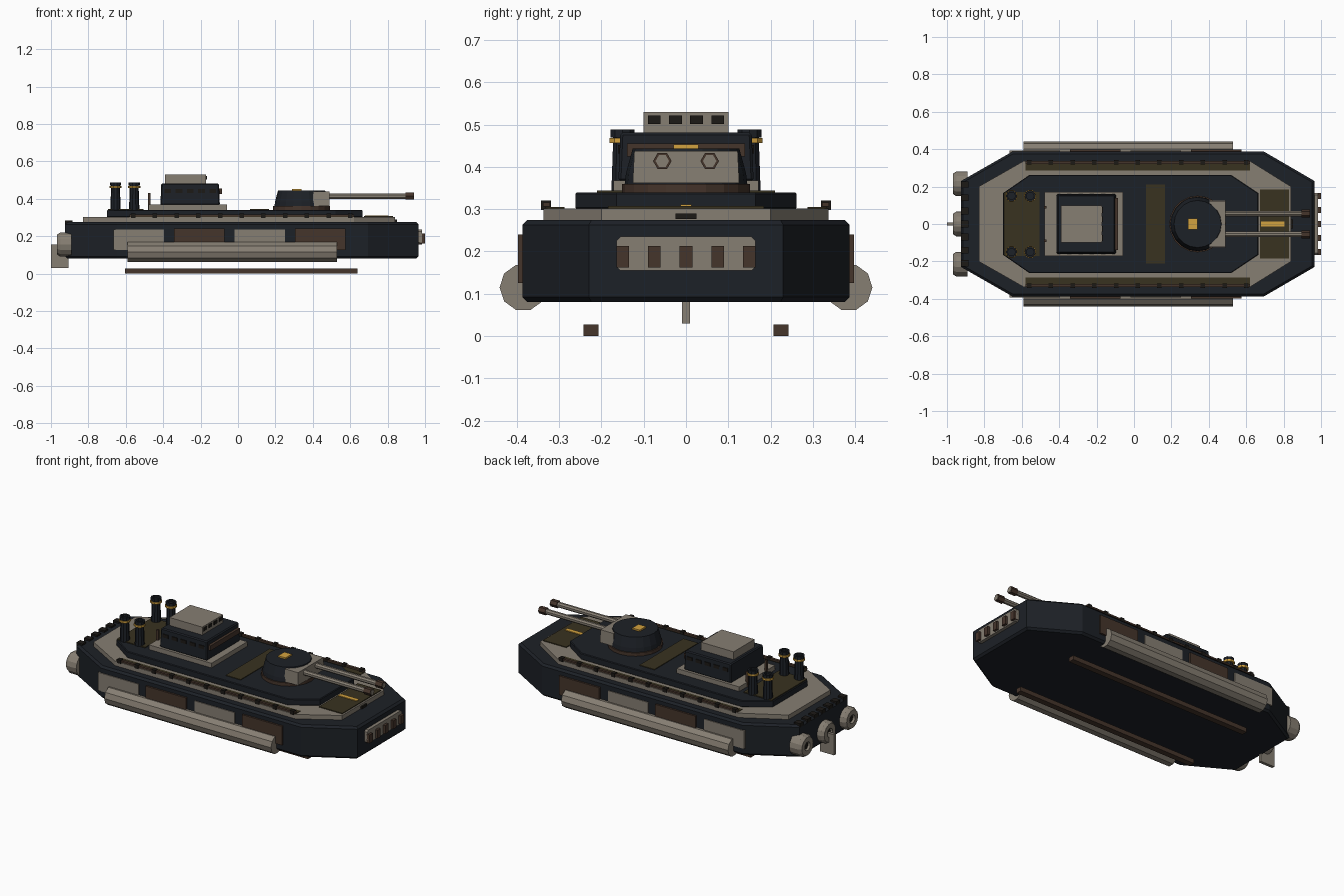
import bpy, bmesh, math
from mathutils import Matrix, Vector

if "Cube" in bpy.data.objects:
    bpy.data.objects.remove(bpy.data.objects["Cube"])

COL = {"navy": (0.012, 0.015, 0.02), "tan": (0.24, 0.21, 0.17), "brown": (0.06, 0.035, 0.024),
       "olive": (0.04, 0.032, 0.014), "gold": (0.65, 0.36, 0.05), "black": (0.012, 0.01, 0.008)}
MATS = {}
for n, c in COL.items():
    MATS[n] = bpy.data.materials.new(n + "_paint")
    MATS[n].diffuse_color = (*c, 1)


def finish(name, bm, mat, bevel=0):
    bmesh.ops.recalc_face_normals(bm, faces=bm.faces[:])
    me = bpy.data.meshes.new(name)
    bm.to_mesh(me)
    bm.free()
    me.materials.append(MATS[mat])
    ob = bpy.data.objects.new(name, me)
    bpy.context.collection.objects.link(ob)
    if bevel:
        m = ob.modifiers.new("edge_bevel", "BEVEL")
        m.width, m.segments, m.limit_method = bevel, 1, "ANGLE"
        m.angle_limit = math.radians(70)
    return ob


def box(name, x, y, z, mat, top=1.0, bevel=0):
    """Box from (min, max) ranges; top scales the upper face for a taper."""
    bm = bmesh.new()
    bmesh.ops.create_cube(bm, size=1)
    for v in bm.verts:
        s = top if v.co.z > 0 else 1
        v.co = Vector((sum(x) / 2 + v.co.x * s * (x[1] - x[0]),
                       sum(y) / 2 + v.co.y * s * (y[1] - y[0]),
                       sum(z) / 2 + v.co.z * (z[1] - z[0])))
    return finish(name, bm, mat, bevel)


def prism(name, pts, lo, hi, mat, bevel=0, axis="z"):
    """Extrude an outline along z, or (y, z) points along x."""
    bm = bmesh.new()
    put = (lambda p, h: (p[0], p[1], h)) if axis == "z" else (lambda p, h: (h, p[0], p[1]))
    f = bm.faces.new([bm.verts.new(put(p, lo)) for p in pts])
    r = bmesh.ops.extrude_face_region(bm, geom=[f])
    d = Vector(put((0, 0), hi - lo))
    bmesh.ops.translate(bm, vec=d, verts=[g for g in r["geom"] if isinstance(g, bmesh.types.BMVert)])
    return finish(name, bm, mat, bevel)


def lathe(name, profile, centre, mat, sides=12, axis="z", spin=0.0):
    """Revolve (radius, height) points about z or x; closed at zero radius."""
    bm = bmesh.new()
    rings = []
    for r, h in profile:
        if r == 0:
            rings.append([bm.verts.new((0, 0, h))])
        else:
            a = [spin + 2 * math.pi * i / sides for i in range(sides)]
            rings.append([bm.verts.new((r * math.cos(t), r * math.sin(t), h)) for t in a])
    for A, B in zip(rings, rings[1:]):
        for i in range(sides):
            j = (i + 1) % sides
            q = [A[i % len(A)], A[j % len(A)], B[j % len(B)], B[i % len(B)]]
            bm.faces.new(list(dict.fromkeys(q)))
    if axis == "x":   # local z -> x, local x -> y, local y -> z
        bm.transform(Matrix(((0, 0, 1, 0), (1, 0, 0, 0), (0, 1, 0, 0), (0, 0, 0, 1))))
    bm.transform(Matrix.Translation(centre))
    return finish(name, bm, mat)


def tube(name, r, lo, hi, centre, mat, sides=12, axis="z", spin=0.0):
    return lathe(name, [(0, lo), (r, lo), (r, hi), (0, hi)], centre, mat, sides, axis, spin)


def octagon(x0, x1, c0, c1, yc, ys):
    return [(x0, -ys), (c0, -yc), (c1, -yc), (x1, -ys), (x1, ys), (c1, yc), (c0, yc), (x0, ys)]


# Hull and stepped decks
prism("hull", octagon(-0.925, 0.965, -0.65, 0.695, 0.387, 0.23), 0.08, 0.275, "navy", 0.012)
prism("main_deck", octagon(-0.83, 0.84, -0.59, 0.62, 0.337, 0.2), 0.27, 0.302, "tan")
prism("upper_deck", octagon(-0.70, 0.665, -0.56, 0.52, 0.262, 0.165), 0.30, 0.34, "navy", 0.004)

# Deck plates
box("stern_plate", (-0.695, -0.505), (-0.17, 0.17), (0.338, 0.345), "olive")
box("mid_plate", (0.065, 0.165), (-0.21, 0.21), (0.338, 0.344), "olive")
box("bow_plate", (0.675, 0.83), (-0.185, 0.185), (0.30, 0.307), "olive")
box("bow_marker", (0.68, 0.805), (-0.013, 0.013), (0.305, 0.311), "gold")
box("bow_cleat", (0.83, 0.85), (-0.025, 0.025), (0.277, 0.29), "black")

for s, side in ((-1, "front"), (1, "back")):
    def span(a, b):
        return tuple(sorted((s * a, s * b)))
    # Side rails with studs
    box(f"{side}_walkway", (-0.58, 0.62), span(0.287, 0.332), (0.30, 0.305), "olive")
    box(f"{side}_rail", (-0.58, 0.62), span(0.322, 0.338), (0.306, 0.316), "brown")
    for i in range(11):
        x = -0.56 + i * 0.116
        box(f"{side}_rail_stud_{i}", (x - 0.012, x + 0.012), span(0.319, 0.343), (0.298, 0.321), "black")
    # Armour panels, alternating colours
    for i in range(4):
        x = -0.665 + i * 0.323
        m, d = (("tan", 0.392), ("brown", 0.398))[i % 2]
        box(f"{side}_armour_{i}", (x, x + 0.27), span(0.375, d), (0.125, 0.235 + 0.005 * (i % 2)), m)
    # Side float tubes and skid bars
    tube(f"{side}_float", 0.056, -0.59, 0.53, (0, s * 0.385, 0.115), "tan", 10, "x")
    box(f"{side}_skid", (-0.605, 0.64), span(0.207, 0.243), (0.003 - 0.003, 0.027), "brown")
    # Funnels with gold bands
    for i, x in enumerate((-0.655, -0.555)):
        c = (x, s * 0.15, 0)
        lathe(f"{side}_funnel_{i}", [(0, 0.34), (0.028, 0.34), (0.024, 0.45), (0.024, 0.47), (0.03, 0.47),
              (0.03, 0.488), (0.02, 0.488), (0.02, 0.475), (0, 0.475)], c, "navy", 10)
        tube(f"{side}_funnel_band_{i}", 0.033, 0.457, 0.469, c, "gold", 10)
    # Twin guns
    tube(f"{side}_barrel", 0.016, 0.45, 0.92, (0, s * 0.056, 0.414), "tan", 8, "x", math.pi / 8)
    tube(f"{side}_muzzle", 0.022, 0.895, 0.94, (0, s * 0.056, 0.414), "brown", 6, "x")
    tube(f"{side}_bore", 0.016, 0.93, 0.942, (0, s * 0.056, 0.414), "tan", 6, "x")
    # Bridge posts and side windows
    box(f"{side}_bridge_post", (-0.482, -0.468), span(0.084, 0.096), (0.34, 0.43), "brown")
    for i in range(5):
        x = -0.375 + i * 0.06
        box(f"{side}_bridge_window_{i}", (x - 0.018, x + 0.018), span(0.145, 0.161), (0.432, 0.452), "black")

# Turret
tube("turret_ring", 0.152, 0.338, 0.36, (0.34, 0, 0), "brown", 20)
lathe("turret", [(0, 0.36), (0.145, 0.36), (0.142, 0.385), (0.126, 0.444), (0, 0.444)], (0.34, 0, 0), "navy", 20)
box("gun_mantlet", (0.40, 0.49), (-0.126, 0.126), (0.362, 0.438), "tan", 0.97)
box("turret_hatch", (0.29, 0.34), (-0.03, 0.03), (0.44, 0.453), "gold")

# Bridge
box("bridge_base", (-0.478, -0.058), (-0.172, 0.172), (0.338, 0.368), "tan")
box("bridge", (-0.415, -0.097), (-0.16, 0.16), (0.366, 0.482), "navy", 0.97, 0.006)
box("bridge_visor", (-0.12, -0.085), (-0.14, 0.14), (0.425, 0.455), "brown")
box("bridge_roof_cabin", (-0.39, -0.17), (-0.1, 0.1), (0.478, 0.53), "tan")
for i in range(4):
    y = -0.075 + i * 0.05
    box(f"cabin_window_{i}", (-0.18, -0.166), (y - 0.015, y + 0.015), (0.502, 0.522), "black")

# Bow grille
g = [(-0.155, 0.155), (0.155, 0.155), (0.165, 0.165), (0.165, 0.225), (0.155, 0.235),
     (-0.155, 0.235), (-0.165, 0.225), (-0.165, 0.165)]
prism("bow_grille", g, 0.955, 0.985, "tan", axis="x")
for i in range(5):
    y = -0.15 + i * 0.075
    box(f"grille_bar_{i}", (0.97, 1.0), (y - 0.015, y + 0.015), (0.162, 0.213), "brown")

# Stern thrusters, rudder and cleats
for i, y in enumerate((-0.215, 0, 0.215)):
    lathe(f"thruster_{i}", [(0, -0.89), (0.066, -0.89), (0.066, -0.95), (0.055, -0.967), (0.026, -0.967),
          (0.022, -0.945), (0, -0.945)], (0, y, 0.155), "tan", 14, "x")
    tube(f"thruster_core_{i}", 0.022, -0.955, -0.94, (0, y, 0.155), "black", 10, "x")
box("rudder", (-1.0, -0.905), (-0.009, 0.009), (0.03, 0.155), "tan")
for i in range(7):
    y = -0.21 + i * 0.07
    box(f"stern_cleat_{i}", (-0.925, -0.885), (y - 0.018, y + 0.018), (0.262, 0.285), "black")

for m in bpy.data.materials:
    if m.users and not m.is_grease_pencil:
        m.use_nodes = True
        m.node_tree.nodes["Principled BSDF"].inputs["Base Color"].default_value = m.diffuse_color
